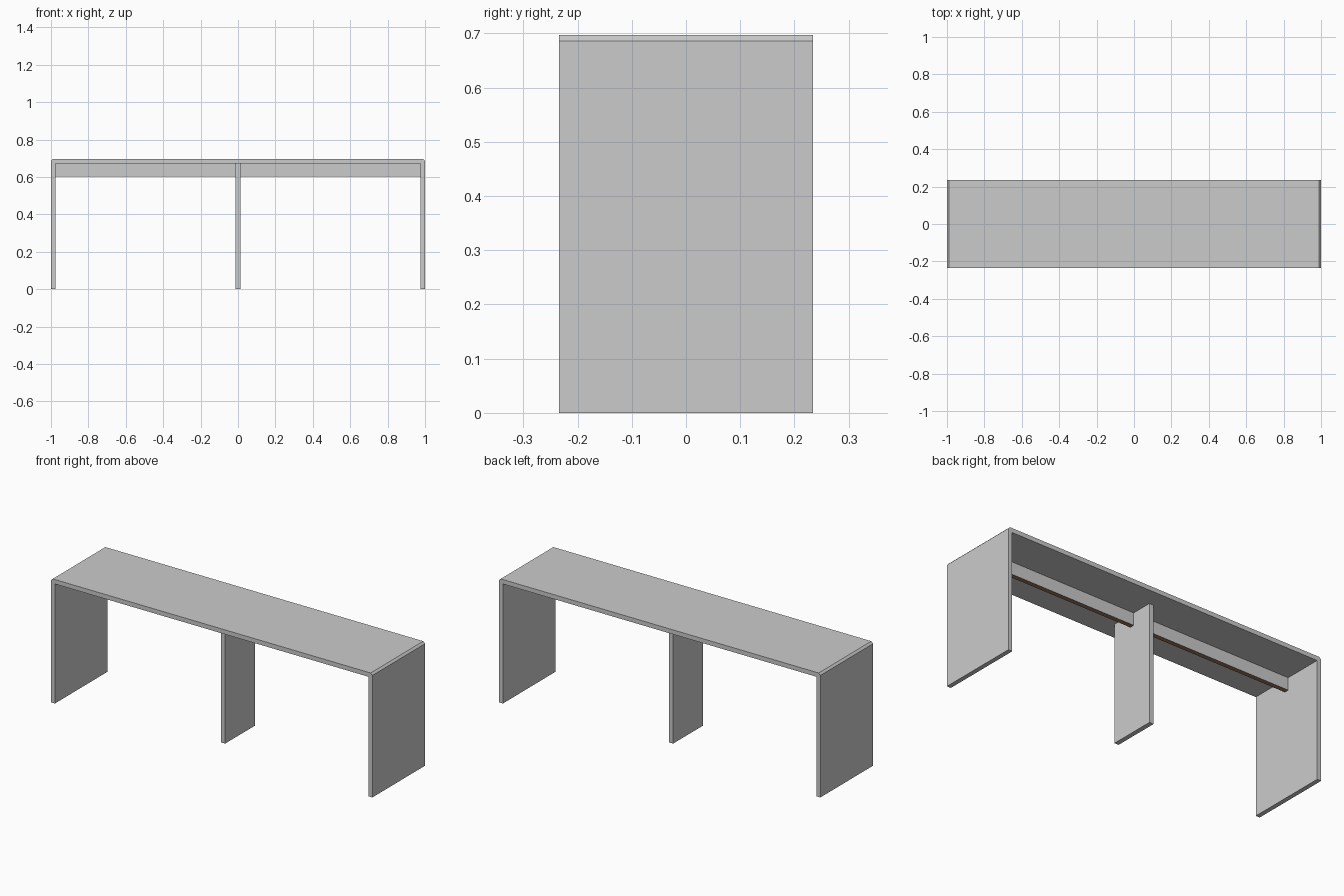
import bpy, bmesh

if "Cube" in bpy.data.objects:
    bpy.data.objects.remove(bpy.data.objects["Cube"])

HALF_DEPTH = 0.234   # bench depth / 2
H = 0.697            # overall height
T = 0.025            # board thickness
C = 0.011            # chamfer on the outer top corners
MID = 0.013          # half thickness of centre boards


def make_object(name, bm):
    bmesh.ops.recalc_face_normals(bm, faces=bm.faces)
    mesh = bpy.data.meshes.new(name)
    bm.to_mesh(mesh)
    bm.free()
    obj = bpy.data.objects.new(name, mesh)
    bpy.context.collection.objects.link(obj)
    return obj


def box(name, x0, x1, y0, y1, z0, z1):
    bm = bmesh.new()
    bmesh.ops.create_cube(bm, size=1)
    for v in bm.verts:
        v.co = (x1 if v.co.x > 0 else x0,
                y1 if v.co.y > 0 else y0,
                z1 if v.co.z > 0 else z0)
    return make_object(name, bm)


# Bench shell: an upside-down U profile (top plus two end panels), extruded in depth
right = [(1 - T, H - T), (1 - T, 0), (1, 0), (1, H - C), (1 - C, H)]
profile = right + [(-x, z) for x, z in reversed(right)]
bm = bmesh.new()
face = bm.faces.new([bm.verts.new((x, -HALF_DEPTH, z)) for x, z in profile])
ext = bmesh.ops.extrude_face_region(bm, geom=[face], use_keep_orig=True)
for v in [g for g in ext["geom"] if isinstance(g, bmesh.types.BMVert)]:
    v.co.y = HALF_DEPTH
make_object("bench_shell", bm)

# Narrower centre leg
box("centre_leg", -MID, MID, -0.133, 0.133, 0, H - T)

# Support rails under the top, one on each side of the centre leg, brown underside
brown = bpy.data.materials.new("rail_underside")
brown.diffuse_color = (0.32, 0.18, 0.11, 1)
brown.use_nodes = True
brown.node_tree.nodes["Principled BSDF"].inputs["Base Color"].default_value = brown.diffuse_color
for name, x0, x1 in (("left_rail", -1 + T, -MID), ("right_rail", MID, 1 - T)):
    rail = box(name, x0, x1, -MID, MID, 0.602, H - T)
    rail.data.materials.append(None)
    rail.data.materials.append(brown)
    for p in rail.data.polygons:
        if p.normal.z < -0.9:
            p.material_index = 1
